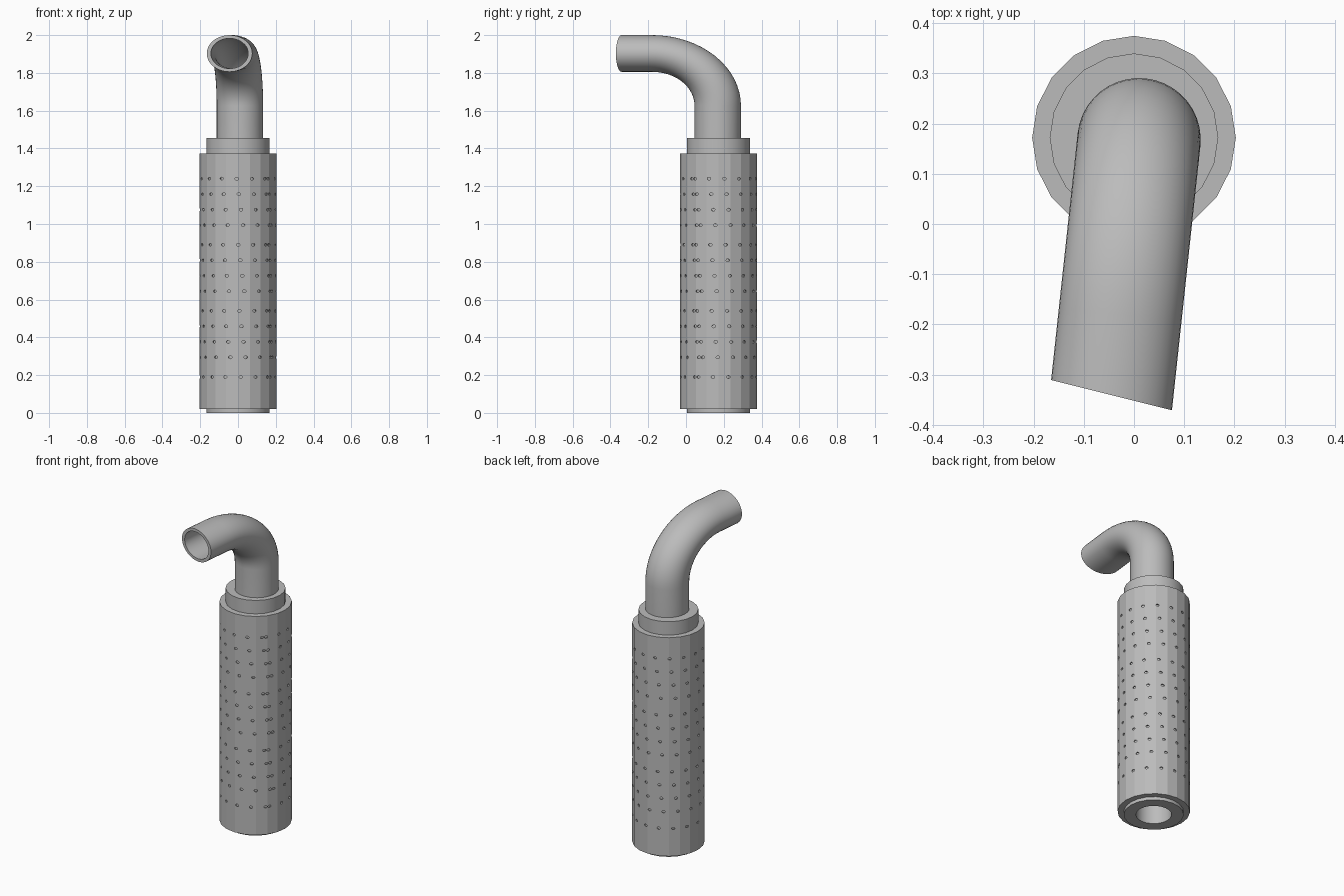
import bpy, bmesh, math
from mathutils import Matrix, Vector

cube = bpy.data.objects.get("Cube")
if cube:
    bpy.data.objects.remove(cube, do_unlink=True)

AXIS = Vector((0, 0.172, 0))     # centre line of the body
SQUASH = 0.79                    # vertical flattening of the pipe and holes

steel = bpy.data.materials.new("grey_steel")
steel.use_nodes = True
steel.diffuse_color = (0.5, 0.5, 0.5, 1)
steel.node_tree.nodes["Principled BSDF"].inputs["Base Color"].default_value = (0.5, 0.5, 0.5, 1)


def finish(name, bm):
    bmesh.ops.recalc_face_normals(bm, faces=bm.faces)
    mesh = bpy.data.meshes.new(name)
    bm.to_mesh(mesh)
    bm.free()
    mesh.materials.append(steel)
    obj = bpy.data.objects.new(name, mesh)
    bpy.context.collection.objects.link(obj)
    return obj


def smooth(obj):
    bpy.ops.object.select_all(action='DESELECT')
    obj.select_set(True)
    bpy.context.view_layer.objects.active = obj
    bpy.ops.object.shade_smooth_by_angle(angle=math.radians(35))


def bridge_rings(name, rings):
    """Join rings of points into a closed tube skin, last ring back to first."""
    bm = bmesh.new()
    loops = [[bm.verts.new(p) for p in ring] for ring in rings]
    for a, b in zip(loops, loops[1:] + loops[:1]):
        n = len(a)
        for i in range(n):
            j = (i + 1) % n
            bm.faces.new((a[i], a[j], b[j], b[i]))
    return finish(name, bm)


def lathe(name, profile, sides):
    turn = [math.tau * i / sides for i in range(sides)]
    return bridge_rings(name, [[AXIS + Vector((r * math.cos(t), r * math.sin(t), z))
                                for t in turn] for r, z in profile])


# Inner core with a central bore
core = lathe("inner_core", [(0.1, 0), (0.168, 0), (0.168, 1.455), (0.1, 1.455)], 20)
smooth(core)

# Hollow outer sleeve, closed onto the core at both ends
sleeve = lathe("perforated_sleeve", [
    (0.163, 0.02), (0.203, 0.02), (0.203, 1.372), (0.163, 1.372),
    (0.163, 1.364), (0.196, 1.364), (0.196, 0.028), (0.163, 0.028)], 20)

# Rows of small holes, in groups that each creep round the sleeve
bm = bmesh.new()
for row in range(13):
    group, step = divmod(row, 4)
    z = 1.24 - 0.35 * group - 0.082 * step
    for k in range(16):
        around = math.radians(52 + 23.55 * k + 3.2 * step + 2 * group)
        out = Vector((math.sin(around), -math.cos(around), 0))
        place = (Matrix.Translation(AXIS + out * 0.2 + Vector((0, 0, z)))
                 @ Matrix.Diagonal((1, 1, SQUASH, 1))
                 @ out.to_track_quat('Z', 'Y').to_matrix().to_4x4())
        bmesh.ops.create_cone(bm, cap_ends=True, segments=10, radius1=0.0095,
                              radius2=0.0095, depth=0.04, matrix=place)
cutter = finish("hole_cutter", bm)
cutter.hide_render = True
cutter.hide_set(True)
cut = sleeve.modifiers.new("holes", 'BOOLEAN')
cut.operation = 'DIFFERENCE'
cut.solver = 'EXACT'
cut.object = cutter

# Bent outlet pipe: straight riser, quarter bend, slant-cut mouth
forward = Vector((-0.107, -0.994, 0)).normalized()
side = Vector((-forward.y, forward.x, 0))
up = Vector((0, 0, 1))
BEND, SIDES, STEPS = 0.35, 40, 16
start = Vector((0.01, 0.168, (2 - 0.123 * SQUASH) / SQUASH - BEND))


def pipe_rings(radius):
    stations = [(start - up * (start.z - 1.44 / SQUASH), 0, 0)]
    for i in range(STEPS + 1):
        a = math.pi / 2 * i / STEPS
        stations.append((start + forward * BEND * (1 - math.cos(a)) + up * BEND * math.sin(a), a, 0))
    stations.append((start + forward * 0.512 + up * BEND, math.pi / 2, 0.139))
    rings = []
    for centre, a, slant in stations:
        outer = up * math.sin(a) - forward * math.cos(a)
        ring = []
        for i in range(SIDES):
            t = math.tau * i / SIDES
            p = centre + radius * (math.cos(t) * (side + forward * slant) + math.sin(t) * outer)
            ring.append(Vector((p.x, p.y, p.z * SQUASH)))
        rings.append(ring)
    return rings


pipe = bridge_rings("outlet_pipe", pipe_rings(0.123) + pipe_rings(0.101)[::-1])
smooth(pipe)
